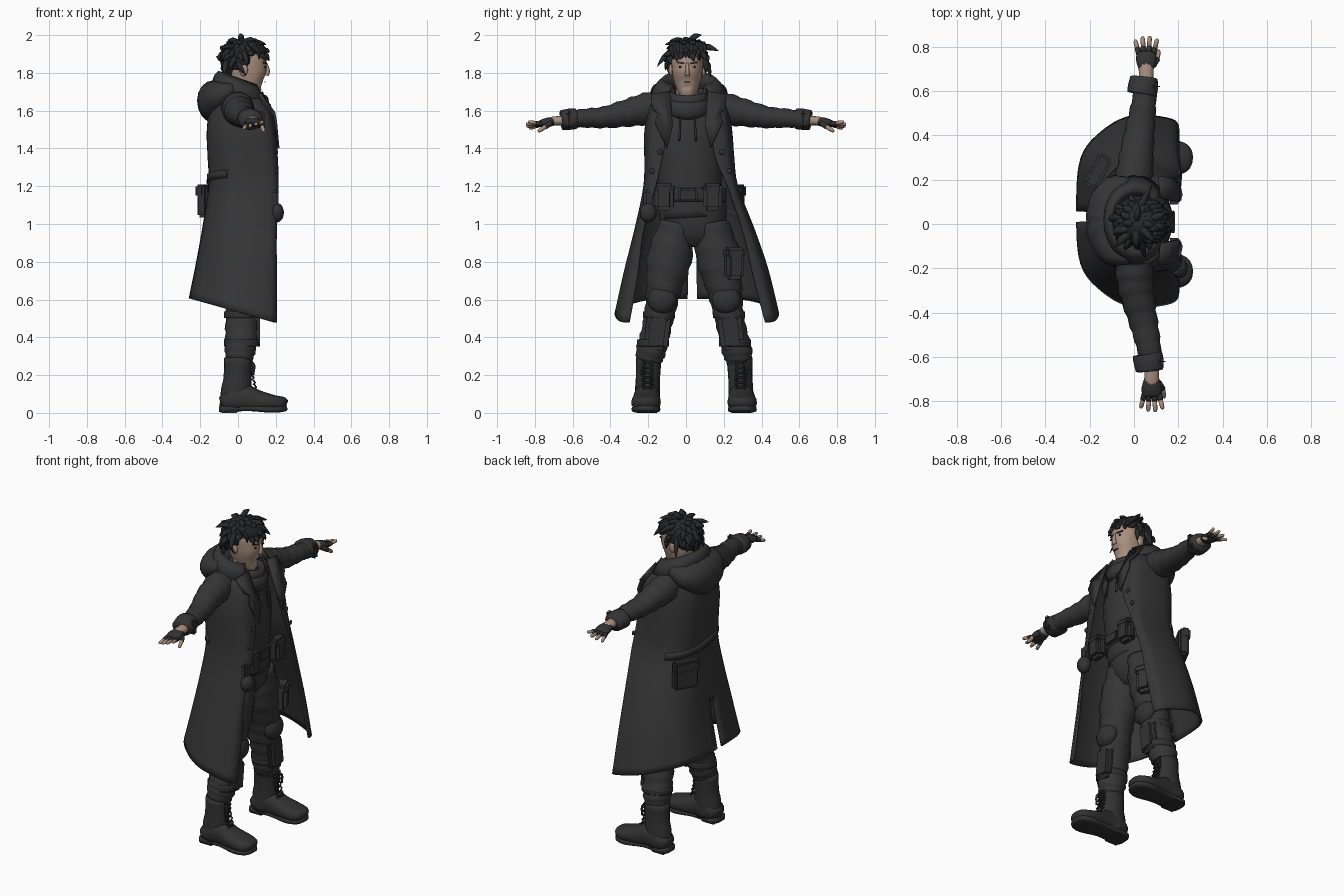
import bpy, bmesh, math, random
from mathutils import Vector, Matrix
random.seed(4)

def mat(name, c):
    m = bpy.data.materials.new(name)
    m.diffuse_color = (*c, 1)
    return m
CLOTH = mat("charcoal cloth", (.036, .036, .037))
LEATHER = mat("black leather", (.031, .031, .032))
HAIR = mat("black hair", (.021, .022, .024))
SKIN = mat("skin", (.40, .28, .21))
EYE = mat("dark eyes", (.012, .010, .010))

def finish(name, bm, m, angle=40):
    bmesh.ops.recalc_face_normals(bm, faces=bm.faces[:])
    me = bpy.data.meshes.new(name)
    bm.to_mesh(me); bm.free()
    ob = bpy.data.objects.new(name, me)
    bpy.context.collection.objects.link(ob)
    me.materials.append(m)
    me.shade_smooth() if angle > 90 else me.set_sharp_from_angle(angle=math.radians(angle))
    return ob

def spline(P, k):
    """Catmull-Rom samples through tuples of any length."""
    P = [tuple(p) for p in P]
    Q = [P[0]] + P + [P[-1]]
    out = []
    for i in range(len(P) - 1):
        for j in range(k):
            t = j / k
            out.append(tuple(.5 * (2*b + (c-a)*t + (2*a-5*b+4*c-d)*t*t + (3*b-a-3*c+d)*t**3)
                             for a, b, c, d in zip(*Q[i:i+4])))
    return out + [P[-1]]

def grid(name, rows, m, closed=True, caps=True, angle=180, skip=None, thick=0):
    bm = bmesh.new()
    V = [[bm.verts.new(p) for p in r] for r in rows]
    n = len(V[0])
    for i in range(len(V) - 1):
        for j in range(n if closed else n - 1):
            if skip and skip(i, j): continue
            k = (j + 1) % n
            bm.faces.new((V[i][j], V[i][k], V[i+1][k], V[i+1][j]))
    if caps and closed:
        bm.faces.new(V[0]); bm.faces.new(V[-1])
    ob = finish(name, bm, m, angle)
    if thick:
        s = ob.modifiers.new("thickness", 'SOLIDIFY')
        s.thickness = thick; s.offset = 0
    return ob

def tube(name, pts, m, n=16, k=3, wob=0, ref=(1, 0, 0), p=2):
    """Loft of (x, y, z, radius along ref, other radius); wob adds cloth folds."""
    P = spline(pts, k)
    rows = []
    for i, q in enumerate(P):
        t = (Vector(P[min(i+1, len(P)-1)][:3]) - Vector(P[max(i-1, 0)][:3])).normalized()
        u = Vector(ref); u = (u - t * u.dot(t)).normalized(); v = t.cross(u)
        row = []
        for j in range(n):
            a = 2 * math.pi * j / n
            c, s = math.cos(a), math.sin(a)
            f = 1 + wob * math.sin(i * 2.1 + 1.5 * math.sin(a))
            row.append(Vector(q[:3]) + u * q[3] * f * math.copysign(abs(c)**(2/p), c)
                       + v * q[4] * f * math.copysign(abs(s)**(2/p), s))
        rows.append(row)
    return grid(name, rows, m)

def box(name, loc, size, m, rot=0, bev=.012, tilt=0):
    bm = bmesh.new()
    bmesh.ops.create_cube(bm, size=1)
    bmesh.ops.scale(bm, vec=size, verts=bm.verts)
    bmesh.ops.bevel(bm, geom=bm.edges[:], offset=min(bev, min(size)*.4), segments=2, affect='EDGES')
    bm.transform(Matrix.Translation(loc) @ Matrix.Rotation(rot, 4, 'Z') @ Matrix.Rotation(tilt, 4, 'X'))
    return finish(name, bm, m)

def ball(name, loc, size, m, tilt=0):
    bm = bmesh.new()
    bmesh.ops.create_uvsphere(bm, u_segments=20, v_segments=12, radius=1)
    bmesh.ops.scale(bm, vec=size, verts=bm.verts)
    bm.transform(Matrix.Translation(loc) @ Matrix.Rotation(tilt, 4, 'Y'))
    return finish(name, bm, m, 180)

# --- Long open coat: front x, back x, side y's and front edge y's by height
COAT = [(1.71, .07, -.10, -.12, .14, -.09, .11), (1.65, .13, -.13, -.18, .20, -.10, .125),
        (1.58, .175, -.15, -.20, .225, -.10, .13), (1.48, .195, -.16, -.215, .24, -.10, .135),
        (1.35, .205, -.155, -.215, .25, -.125, .155), (1.20, .21, -.15, -.22, .27, -.16, .22),
        (1.0, .20, -.18, -.265, .355, -.225, .30), (.8, .20, -.215, -.32, .43, -.255, .355),
        (.59, .20, -.255, -.37, .485, -.30, .42)]

def section(row, off=0):
    z, xf, xb, yr, yl, ir, il = row
    c, w = (yr + yl) / 2, xf - xb
    drop = max(0, min(1, (1.2 - z) / .6))
    back = .92 - .08 * drop                     # the skirt narrows to the back
    half = lambda e, i: [(xf, i), (xf - .03, i + (e-i)*.75), (xf - .45*w, e), (xb + .25*w, c + (e-c)*back),
                         (xb + .04*w, c + (e-c)*.55)]
    pts = spline(half(yr - off, ir) + [(xb - off, c)] + half(yl + off, il)[::-1], 5)
    return [(x, y, z - drop * (x + .2) * .28) for x, y in pts]
coat_rows = spline(COAT, 4)
grid("long_coat", [section(r) for r in coat_rows], CLOTH, closed=False, thick=.012,
     skip=lambda i, j: coat_rows[i][0] < .92 and j == 24)
# Half belt across the back of the coat, rising to the right
belt = [section(r, .010) for r in coat_rows if 1.17 < r[0] < 1.27]
grid("coat_back_belt", [[(x, y, z + .02 - .12*y) for x, y, z in r[15:37]] for r in belt],
     LEATHER, closed=False, thick=.012)
box("back_pouch", (-.158, .235, 1.12), (.06, .15, .17), LEATHER, rot=-.5)
box("back_pouch_flap", (-.168, .24, 1.175), (.055, .16, .07), LEATHER, rot=-.5)

# Standing collar, tilted down to the front
ring = lambda rx, ry, z0, sl: [(.01 + rx*math.cos(a), .015 + ry*math.sin(a), z0 - sl*rx*math.cos(a))
                               for a in [math.radians(38 + i*284/28) for i in range(29)]]
grid("coat_collar", [ring(.10, .11, 1.69, .35), ring(.11, .125, 1.735, .4), ring(.115, .14, 1.765, .35),
                     ring(.13, .165, 1.74, .35), ring(.15, .20, 1.685, .3)], CLOTH, closed=False, thick=.012)
# Lapels and coat buttons
for s in (-1, 1):
    bm = bmesh.new()
    pts = [(.125, .10, 1.70), (.115, .20, 1.685), (.175, .195, 1.61), (.19, .165, 1.59),
           (.20, .18, 1.54), (.213, .115, 1.40), (.20, .085, 1.52)]
    bm.faces.new([bm.verts.new((x, .015 + s*y, z)) for x, y, z in pts])
    lap = finish("lapel", bm, CLOTH)
    sol = lap.modifiers.new("thickness", 'SOLIDIFY'); sol.thickness = .014; sol.offset = 0
    for z in (1.38, 1.28):
        ball("coat_button", (.205, .025 + s*(.165 + (1.38-z)*.4), z), (.008, .014, .014), LEATHER)

# Hood lying on the back, and the raised hoodie neck
tube("hood", [(-.02, -.15, 1.715, .03, .03), (-.09, -.13, 1.69, .06, .065), (-.125, -.06, 1.665, .08, .095),
              (-.13, .015, 1.65, .085, .11), (-.125, .09, 1.665, .08, .095), (-.09, .16, 1.69, .06, .065),
              (-.02, .18, 1.715, .03, .03)], CLOTH, wob=.03)
for z, r, t in ((1.625, .095, .05), (1.67, .088, .035)):
    P = [(.055 + r*math.cos(a), .01 + r*math.sin(a), z - .25*r*math.cos(a))
         for a in [i*2*math.pi/24 for i in range(24)]]
    rows = [[Vector(q) + (Vector((q[0]-.055, q[1]-.01, 0)).normalized()*math.cos(b)*t*.6
             + Vector((0, 0, t*math.sin(b)))) for b in [k*math.pi/5 for k in range(10)]] for q in P]
    grid("neck_cowl", rows + rows[:1], CLOTH, caps=False)
for y in (-.03, .045):
    tube("drawstring", [(.165, y, 1.57, .005, .005), (.178, y*1.2, 1.44, .006, .006)], LEATHER, 6)

# --- Torso, pelvis and belt
tube("sweater", [(.03, .03, 1.04, .125, .165), (.035, .02, 1.2, .13, .17), (.03, .015, 1.4, .145, .185),
                 (.02, .01, 1.55, .135, .17), (.01, .01, 1.68, .08, .10)], CLOTH, 24)
tube("trouser_seat", [(.02, .04, .88, .07, .08), (.02, .04, .95, .115, .16), (.025, .035, 1.08, .13, .18),
                      (.03, .03, 1.14, .125, .17)], CLOTH, 24)
tube("belt", [(.03, .03, 1.12, .14, .185), (.03, .03, 1.19, .14, .185)], LEATHER, 28)
box("belt_buckle", (.175, .01, 1.155), (.02, .10, .065), LEATHER)
for y in (-.115, .14):
    box("belt_pouch", (.175, y, 1.14), (.07, .10, .135), LEATHER, rot=.5*(y-.01), bev=.02)
    box("belt_pouch_flap", (.179, y, 1.19), (.068, .104, .05), LEATHER, rot=.5*(y-.01), bev=.015)
ball("round_pouch", (.205, -.20, 1.06), (.038, .045, .052), LEATHER)
box("side_pouch", (.19, -.195, 1.13), (.05, .06, .10), LEATHER)
box("thigh_pouch", (.12, .25, .79), (.09, .10, .17), CLOTH, rot=.4, bev=.02)
box("thigh_pouch_flap", (.125, .25, .85), (.09, .105, .05), CLOTH, rot=.4)

for s in (-1, 1):
    Y = lambda o: .043 + s * o
    # --- Leg, knee pad, shin guard and straps
    tube("trouser_leg", [(.02, Y(.088), 1.0, .118, .094), (.03, Y(.13), .82, .115, .12), (.035, Y(.16), .66, .095, .095),
                         (.025, Y(.18), .54, .09, .082), (.02, Y(.205), .42, .088, .078), (.01, Y(.23), .32, .08, .08),
                         (.005, Y(.238), .27, .065, .065)], CLOTH, 18, 5, wob=.045)
    ball("knee_pad", (.095, Y(.17), .60), (.05, .077, .075), LEATHER, tilt=-.1)
    box("shin_guard", (.09, Y(.195), .43), (.055, .125, .19), LEATHER, tilt=s*.12, bev=.022)
    for z, o in ((.52, .185), (.37, .217)):
        tube("leg_strap", [(.02, Y(o), z-.018, .094, .085), (.02, Y(o), z+.018, .094, .085)], LEATHER)
    # --- Boot: shaft, foot, sole, heel, laces
    tube("boot_shaft", [(-.012, Y(.247), .03, .086, .066), (-.008, Y(.247), .12, .082, .066),
                        (-.003, Y(.245), .18, .074, .064), (.0, Y(.24), .29, .073, .068)], LEATHER, 20)
    tube("boot_foot", [(-.09, Y(.25), .05, .04, .03), (-.06, Y(.25), .06, .066, .05), (.03, Y(.25), .08, .068, .07),
                       (.10, Y(.252), .066, .073, .056), (.19, Y(.255), .054, .078, .04),
                       (.24, Y(.256), .05, .06, .034), (.258, Y(.256), .045, .03, .02)],
         LEATHER, 20, 3, ref=(0, 1, 0), p=2.5)
    tube("boot_sole", [(-.10, Y(.25), .02, .04, .015), (-.07, Y(.25), .02, .064, .018), (.05, Y(.25), .024, .062, .014),
                       (.17, Y(.255), .019, .077, .018), (.235, Y(.256), .022, .062, .017),
                       (.26, Y(.256), .027, .03, .012)], LEATHER, 16, 3, ref=(0, 1, 0), p=4)
    box("boot_heel", (-.045, Y(.25), .015), (.09, .118, .03), LEATHER, bev=.006)
    for i in range(6):
        z = .125 + i*.026
        for d in (-1, 1):
            x = .07 + max(0, .2-z)*.25
            tube("boot_lace", [(x, Y(.247-d*.03), z, .005, .005), (x+.008, Y(.247), z+.01, .005, .005),
                               (x, Y(.247+d*.03), z+.02, .005, .005)], HAIR, 6, 2)
    tube("lace_bow", [(.07, Y(.26), .27, .006, .006), (.085, Y(.275), .25, .007, .007), (.08, Y(.28), .20, .006, .006)], HAIR, 6)

    # --- Sleeve, cuff, gloved hand with bare fingertips
    dx = .055 if s > 0 else .08
    A = lambda x, y, z: (x, s*y, z)
    tube("sleeve", [(*A(.0, .10, 1.62), .085, .085), (*A(.0, .19, 1.612), .085, .088), (*A(.01, .30, 1.59), .078, .075),
                    (*A(dx*.5, .43, 1.565), .066, .058), (*A(dx*.8, .54, 1.56), .056, .05),
                    (*A(dx, .64, 1.55), .048, .043)], CLOTH, 18, 5, wob=.05)
    tube("cuff", [(*A(dx-.02, .585, 1.557), .066, .055), (*A(dx-.015, .615, 1.555), .068, .057),
                  (*A(dx-.01, .66, 1.55), .062, .052)], CLOTH, 18)
    box("cuff_strap", A(dx+.025, .62, 1.553), (.075, .03, .09), LEATHER)
    tube("wrist", [(*A(dx, .63, 1.55), .03, .026), (*A(dx, .70, 1.545), .034, .024), (*A(dx, .725, 1.541), .03, .022)], SKIN, 12)
    tube("glove", [(*A(dx, .70, 1.543), .035, .023), (*A(dx, .74, 1.538), .046, .024),
                   (*A(dx, .775, 1.53), .042, .017)], LEATHER, 14)
    for i in range(4):
        o = (i - 1.5) * .022
        L = (.83, .845, .848, .835)[i]
        z = 1.505 + .012*i
        a, c = A(dx+o, .765, 1.53), A(dx+o*1.5, L, z)
        b = tuple(p + (q-p)*.42 for p, q in zip(a, c))
        tube("glove_finger", [(*a, .0125, .0125), (*b, .0125, .0125)], LEATHER, 8, 2)
        tube("fingertip", [(*b, .0105, .0105), (*[p+(q-p)*.8 for p, q in zip(b, c)], .0095, .0095), (*c, .004, .004)], SKIN, 8, 2)
    tube("glove_thumb", [(*A(dx+.03, .715, 1.535), .016, .016), (*A(dx+.05, .745, 1.515), .014, .014)], LEATHER, 8)
    tube("thumb_tip", [(*A(dx+.048, .743, 1.516), .012, .012), (*A(dx+.055, .775, 1.495), .010, .010),
                       (*A(dx+.055, .785, 1.49), .004, .004)], SKIN, 8)

    # --- Ear, eye and brow
    ball("ear", (.03, .007 + s*.086, 1.815), (.022, .012, .033), SKIN)
    box("eye", (.140, .007 + s*.034, 1.832), (.012, .026, .010), EYE, rot=-s*.45, bev=.003)
    box("eyebrow", (.143, .007 + s*.036, 1.853), (.012, .042, .009), HAIR, rot=-s*.0 + s*.45, tilt=s*.15, bev=.003)

# --- Head: neck, skull, nose, mouth
tube("neck", [(.02, .007, 1.62, .06, .06), (.03, .007, 1.76, .058, .06)], SKIN)
tube("head", [(.115, .007, 1.688, .025, .022), (.092, .007, 1.70, .052, .042), (.065, .007, 1.735, .082, .063),
              (.05, .007, 1.78, .101, .077), (.045, .007, 1.83, .107, .083), (.04, .007, 1.88, .109, .085),
              (.03, .007, 1.93, .085, .068), (.03, .007, 1.955, .04, .035)], SKIN, 24, 3, p=2.2)
tube("nose", [(.148, .007, 1.85, .008, .008), (.155, .007, 1.81, .014, .011), (.150, .007, 1.787, .012, .014)], SKIN, 10)
box("mouth", (.142, .007, 1.752), (.010, .038, .005), EYE, bev=.002)

# --- Hair: cap cut away over the face, plus layered pointed locks
bm = bmesh.new()
bmesh.ops.create_uvsphere(bm, u_segments=28, v_segments=18, radius=1)
bm.transform(Matrix.Translation((.03, .007, 1.878)) @ Matrix.Diagonal((.116, .1, .105, 1)))
gone = [f for f in bm.faces if (c := f.calc_center_median()).z < 1.80
        or (c.x > .06 and c.z < 1.895) or (c.x > .015 and c.z < 1.84)]
bmesh.ops.delete(bm, geom=gone, context='FACES')
finish("hair_cap", bm, HAIR)
for i in range(95):
    u = 1 - (i + .5) / 95 * 1.45               # height on the scalp
    a = i * 2.39996
    r = math.sqrt(max(0, 1 - u*u))
    n = Vector((r*math.cos(a), r*math.sin(a), u))
    if (n.x > .3 and u < .22) or (n.x > -.1 and u < -.05): continue
    p = Vector((.03 + n.x*.108, .007 + n.y*.093, 1.878 + u*.097))
    flow = Vector((.25 if n.x > -.3 else -.1, 0, -1))
    flow = (flow - n * flow.dot(n)).normalized() + Vector([random.uniform(-.45, .45) for _ in range(3)])
    L = random.uniform(.06, .085) * (.75 if n.x > .3 else 1)
    mid, tip = p + n*.010 + flow*L*.45, p + n*.012 + flow*L
    tip.z = min(tip.z, 2.0)
    if tip.x > .1: tip.z = max(tip.z, 1.862)
    tip.x = max(-.085, min(.165, tip.x))
    tube("hair_lock", [(*(p - n*.008), .017, .016), (*mid, .018, .014), (*tip, .0015, .0015)], HAIR, 6, 2, ref=(.31, .95, .1))
# Fringe over the forehead
for i in range(11):
    y = -.075 + i*.0165
    x = .137 - 5.5*(y-.007)**2
    tube("fringe_lock", [(x-.04, y, 1.955, .016, .016), (x+.005, y+.004, 1.92, .015, .014),
                         (x+.012, y+random.uniform(-.012, .02), random.uniform(1.862, 1.882), .002, .002)],
         HAIR, 6, 3, ref=(0, 1, 0))
